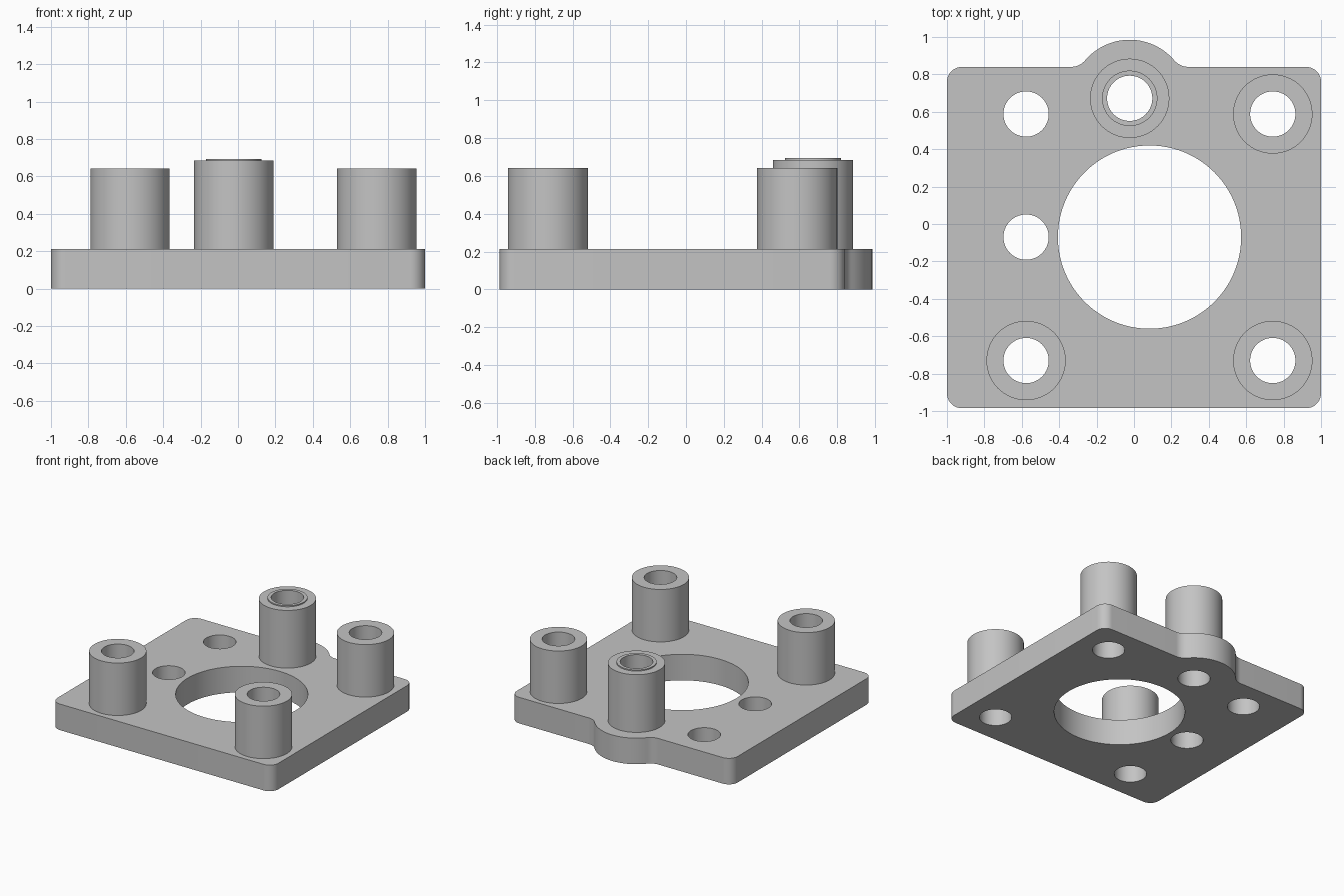
import bpy
import bmesh
from math import pi, cos, sin, atan2, sqrt

cube = bpy.data.objects.get("Cube")
if cube:
    bpy.data.objects.remove(cube, do_unlink=True)

grey = bpy.data.materials.new("light grey")
grey.use_nodes = True
colour = (0.55, 0.55, 0.55, 1)
grey.diffuse_color = colour
grey.node_tree.nodes["Principled BSDF"].inputs["Base Color"].default_value = colour


def arc(cx, cy, r, start, end, steps):
    return [(cx + r * cos(start + (end - start) * i / steps),
             cy + r * sin(start + (end - start) * i / steps))
            for i in range(steps + 1)]


def circle(centre, r, steps=64):
    return arc(*centre, r, 0, 2 * pi, steps)[:-1]


def slab(name, loops, bottom, top):
    """Extrude an outline with holes between two heights."""
    bm = bmesh.new()
    edges = []
    for loop in loops:
        verts = [bm.verts.new((x, y, bottom)) for x, y in loop]
        edges += [bm.edges.new((a, b)) for a, b in zip(verts, verts[1:] + verts[:1])]
    bmesh.ops.triangle_fill(bm, edges=edges, use_beauty=True, normal=(0, 0, 1))
    raised = bmesh.ops.extrude_face_region(bm, geom=bm.faces[:], use_keep_orig=True)
    new_verts = [g for g in raised["geom"] if isinstance(g, bmesh.types.BMVert)]
    bmesh.ops.translate(bm, verts=new_verts, vec=(0, 0, top - bottom))
    bmesh.ops.recalc_face_normals(bm, faces=bm.faces[:])
    mesh = bpy.data.meshes.new(name)
    bm.to_mesh(mesh)
    bm.free()
    mesh.materials.append(grey)
    obj = bpy.data.objects.new(name, mesh)
    bpy.context.collection.objects.link(obj)
    bpy.ops.object.select_all(action="DESELECT")
    obj.select_set(True)
    bpy.context.view_layer.objects.active = obj
    bpy.ops.object.shade_smooth_by_angle(angle=pi / 6)
    return obj


# Main dimensions
front, back, thickness, corner = -0.985, 0.84, 0.213, 0.08
bore, post_radius, post_top = 0.121, 0.212, 0.642
posts = {"front_right_post": (-0.577, -0.73),
         "front_left_post": (0.742, -0.73),
         "back_left_post": (0.742, 0.588)}
plain_holes = [(-0.577, 0.588), (-0.577, -0.07)]
lug = (-0.023, 0.672)
lug_radius, fillet = 0.313, 0.1

# Plate outline, counter-clockwise, with a filleted round lug at the back
rise = back + fillet - lug[1]
reach = sqrt((lug_radius + fillet) ** 2 - rise ** 2)
tilt = atan2(rise, reach)
c = corner
outline = (arc(-1 + c, front + c, c, pi, 1.5 * pi, 10)
           + arc(1 - c, front + c, c, -pi / 2, 0, 10)
           + arc(1 - c, back - c, c, 0, pi / 2, 10)
           + arc(lug[0] + reach, back + fillet, fillet, -pi / 2, tilt - pi, 10)
           + arc(*lug, lug_radius, tilt, pi - tilt, 32)[1:-1]
           + arc(lug[0] - reach, back + fillet, fillet, -tilt, -pi / 2, 10)
           + arc(-1 + c, back - c, c, pi / 2, pi, 10))

# Base plate with the large opening and all bores
holes = [circle(p, bore) for p in [*posts.values(), *plain_holes, lug]]
slab("base_plate", [outline, circle((0.083, -0.07), 0.49, 96)] + holes, 0, thickness)

# Hollow corner posts
for name, place in posts.items():
    slab(name, [circle(place, post_radius), circle(place, bore)], thickness, post_top)

# Taller post on the lug, with a thin raised rim
slab("lug_post", [circle(lug, post_radius), circle(lug, bore)], thickness, 0.685)
slab("lug_post_rim", [circle(lug, 0.148), circle(lug, bore)], 0.685, 0.694)
